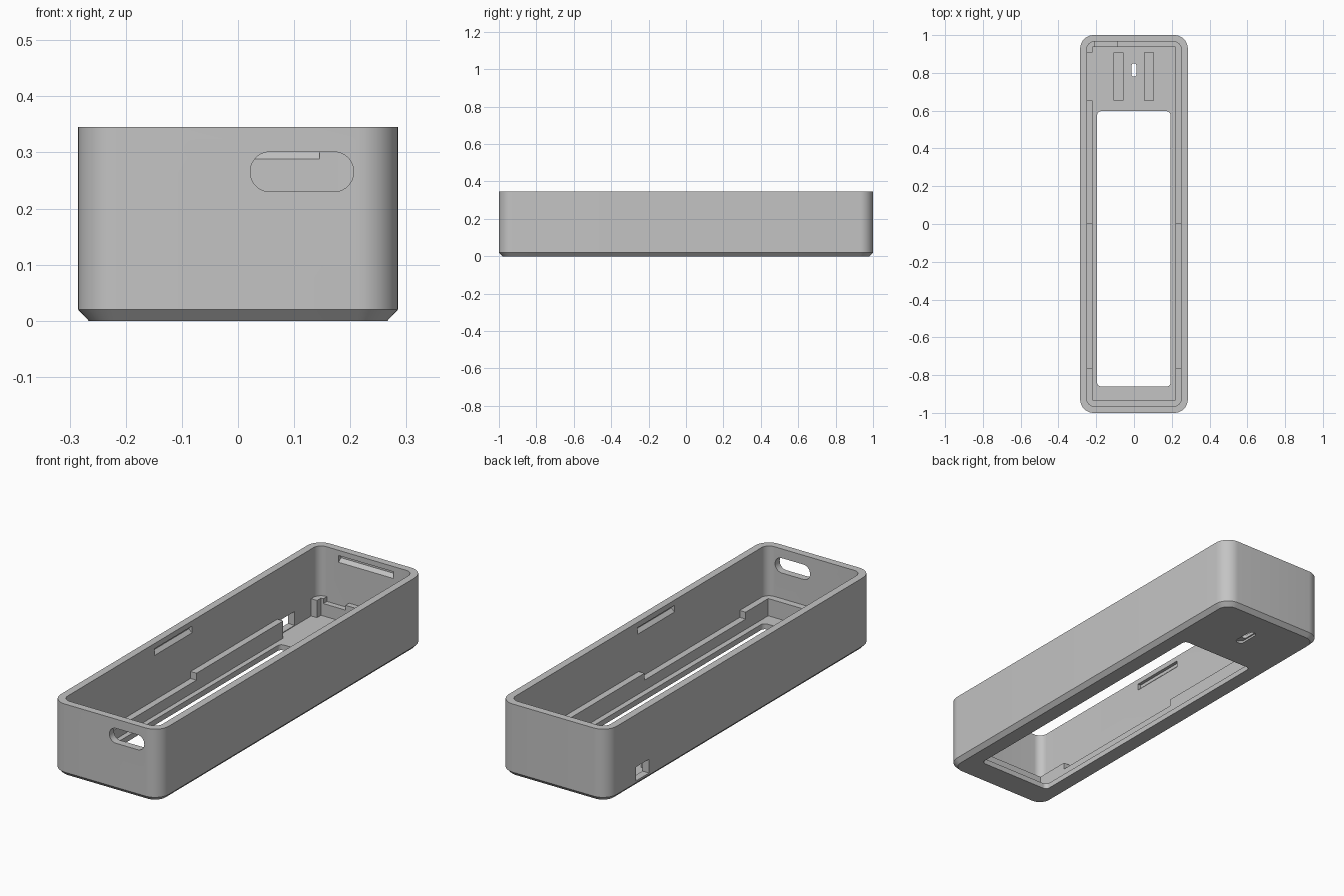
import bpy, bmesh, math
from mathutils import Matrix, Vector

if "Cube" in bpy.data.objects:
    bpy.data.objects.remove(bpy.data.objects["Cube"])

grey = bpy.data.materials.new("plain grey")
grey.use_nodes = True
grey.diffuse_color = (0.55, 0.55, 0.55, 1)
grey.node_tree.nodes["Principled BSDF"].inputs["Base Color"].default_value = grey.diffuse_color


def rounded(x0, x1, y0, y1, r, steps=10):
    """Outline of a rounded rectangle."""
    pts = []
    corners = [(x1 - r, y1 - r), (x0 + r, y1 - r), (x0 + r, y0 + r), (x1 - r, y0 + r)]
    for k, (cx, cy) in enumerate(corners):
        for i in range(steps + 1):
            a = math.pi / 2 * (k + i / steps)
            pts.append((cx + r * math.cos(a), cy + r * math.sin(a)))
    return pts


def loft(name, layers, matrix=None):
    """Closed solid through outlines stacked at heights."""
    bm = bmesh.new()
    rings = [[bm.verts.new((x, y, z)) for x, y in pts] for pts, z in layers]
    for low, high in zip(rings, rings[1:]):
        n = len(low)
        for i in range(n):
            j = (i + 1) % n
            bm.faces.new((low[i], low[j], high[j], high[i]))
    bm.faces.new(rings[0][::-1])
    bm.faces.new(rings[-1])
    if matrix:
        bm.transform(matrix)
    bmesh.ops.recalc_face_normals(bm, faces=bm.faces)
    mesh = bpy.data.meshes.new(name)
    bm.to_mesh(mesh)
    bm.free()
    mesh.materials.append(grey)
    obj = bpy.data.objects.new(name, mesh)
    bpy.context.collection.objects.link(obj)
    return obj


def block(name, x0, x1, y0, y1, z0, z1):
    outline = [(x0, y0), (x1, y0), (x1, y1), (x0, y1)]
    return loft(name, [(outline, z0), (outline, z1)])


def prism(name, x0, x1, y0, y1, r, z0, z1):
    outline = rounded(x0, x1, y0, y1, r)
    return loft(name, [(outline, z0), (outline, z1)])


def groove(name, centre, angle, length):
    """Wedge cutter pointing along local +y, running along local x."""
    profile = [(-0.01, 0.016), (-0.01, -0.016), (0, -0.016), (0.016, 0), (0.016, 0.016)]
    along = Matrix(((0, 0, 1, 0), (1, 0, 0, 0), (0, 1, 0, 0), (0, 0, 0, 1)))
    place = Matrix.Translation(Vector(centre)) @ Matrix.Rotation(angle, 4, "Z")
    return loft(name, [(profile, -length / 2), (profile, length / 2)], place @ along)


W, L, H = 0.285, 1.0, 0.345
IW, IL = 0.25, 0.965
FLOOR = 0.026
CH = 0.019

# Outer tray with a chamfered base
body = loft("tray_body", [
    (rounded(-W + CH, W - CH, -L + CH, L - CH, 0.055), 0),
    (rounded(-W, W, -L, L, 0.072), 0.02),
    (rounded(-W, W, -L, L, 0.072), H)])

# Cavity, floor window, floor slots and side port
cutters = [
    prism("cavity", -IW, IW, -IL, IL, 0.04, FLOOR, H + 0.1),
    prism("floor_window", -0.195, 0.193, -0.86, 0.597, 0.02, -0.1, 0.1),
    prism("floor_hole", -0.013, 0.013, 0.78, 0.85, 0.012, -0.1, 0.1),
    prism("underside_recess", -0.02, 0.02, 0.745, 0.86, 0.018, -0.1, 0.01),
    block("side_port", -0.4, -0.2, 0.685, 0.783, 0.029, 0.095),
]
for x in (-0.082, 0.079):
    cutters.append(block("floor_slot", x - 0.024, x + 0.024, 0.653, 0.907, 0.014, 0.1))

# Pill opening through the front wall
pill = prism("front_opening", 0.022, 0.206, 0.23, 0.301, 0.035, 0.9, 1.1)
pill.data.transform(Matrix.Rotation(math.pi / 2, 4, "X"))
cutters.append(pill)

# Snap grooves near the rim
cutters.append(groove("back_groove", (0, IL, 0.304), 0, 0.29))
cutters.append(groove("right_groove", (-IW, -0.13, 0.304), math.pi / 2, 0.28))
cutters.append(groove("left_groove", (IW, -0.13, 0.304), -math.pi / 2, 0.28))

for cutter in cutters:
    mod = body.modifiers.new(cutter.name, "BOOLEAN")
    mod.operation = "DIFFERENCE"
    mod.solver = "EXACT"
    mod.object = cutter
    bpy.context.view_layer.objects.active = body
    bpy.ops.object.modifier_apply(modifier=mod.name)
    bpy.data.objects.remove(cutter)

# Stepped support ledges, set slightly into walls and floor
HIGH, LOW, BASE, IN = 0.108, 0.075, 0.022, 0.008
LX, FY, BY = 0.219, -0.932, 0.938
for side, s in (("left", 1), ("right", -1)):
    a, b = sorted((s * LX, s * (IW + IN)))
    block(side + "_low_ledge", a, b, -0.762, 0, BASE, LOW)
    block(side + "_front_ledge", a, b, -IL - IN, -0.762, BASE, HIGH)
    block(side + "_high_ledge", a, b, 0, 0.653 if s < 0 else IL + IN, BASE, HIGH)
block("front_ledge", -LX, LX, -IL - IN, FY, BASE, HIGH)
block("back_high_ledge", -0.09, LX, BY, IL + IN, BASE, HIGH)
block("back_low_ledge", -0.207, -0.09, BY, IL + IN, BASE, 0.085)
block("corner_post_side", -IW - IN, -LX, 0.908, IL + IN, BASE, HIGH)
block("corner_post_back", -LX, -0.207, BY, IL + IN, BASE, HIGH)

# Smooth rounded corners, crisp edges
bpy.ops.object.select_all(action="DESELECT")
body.select_set(True)
bpy.context.view_layer.objects.active = body
bpy.ops.object.shade_smooth_by_angle(angle=math.radians(25))
